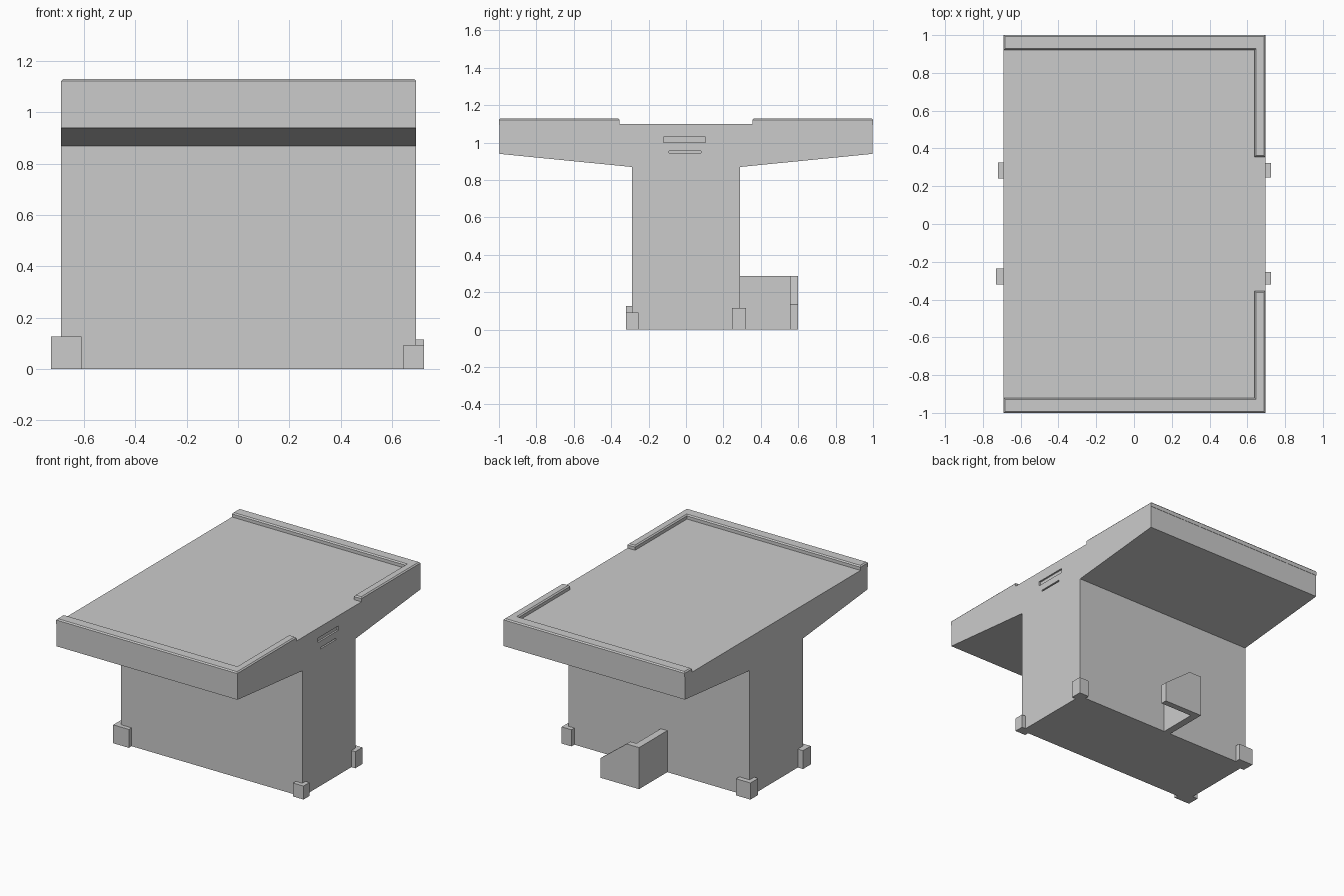
import bpy, bmesh
from mathutils import Vector

if "Cube" in bpy.data.objects:
    bpy.data.objects.remove(bpy.data.objects["Cube"])


def prism(name, points, axis, lo, hi, top_bevel=0.0):
    """Extrude a 2D outline along x, y or z; optionally chamfer the top edges."""
    place = {"x": lambda a, b, t: (t, a, b),
             "y": lambda a, b, t: (a, t, b),
             "z": lambda a, b, t: (a, b, t)}[axis]
    bm = bmesh.new()
    face = bm.faces.new([bm.verts.new(place(a, b, lo)) for a, b in points])
    ext = bmesh.ops.extrude_face_region(bm, geom=[face])
    moved = [g for g in ext["geom"] if isinstance(g, bmesh.types.BMVert)]
    bmesh.ops.translate(bm, verts=moved, vec=Vector(place(0, 0, hi - lo)))
    bmesh.ops.recalc_face_normals(bm, faces=bm.faces)
    if top_bevel:
        edges = [e for e in bm.edges if all(v.co.z > hi - 1e-4 for v in e.verts)]
        bmesh.ops.bevel(bm, geom=edges, offset=top_bevel, segments=1,
                        profile=0.5, affect="EDGES")
    mesh = bpy.data.meshes.new(name)
    bm.to_mesh(mesh)
    bm.free()
    obj = bpy.data.objects.new(name, mesh)
    bpy.context.collection.objects.link(obj)
    return obj


def box(name, x, y, z):
    return prism(name, [(x[0], y[0]), (x[1], y[0]), (x[1], y[1]), (x[0], y[1])],
                 "z", z[0], z[1])


X0, X1 = -0.69, 0.695

# T-shaped body: pedestal and tapering table top in one profile
half = [(0.29, 0), (0.29, 0.87), (0.998, 0.94), (0.998, 1.1)]
body = prism("table_body", half + [(-y, z) for y, z in reversed(half)], "x", X0, X1)

# Shallow slots in the right end
for i, (y0, y1, z0, z1) in enumerate([(-0.12, 0.105, 1.0, 1.03),
                                      (-0.09, 0.08, 0.945, 0.955)]):
    cutter = box(f"slot_cutter_{i + 1}", (X1 - 0.012, X1 + 0.05), (y0, y1), (z0, z1))
    cutter.hide_render = True
    cutter.hide_set(True)
    cut = body.modifiers.new("slot", "BOOLEAN")
    cut.operation = "DIFFERENCE"
    cut.solver = "EXACT"
    cut.object = cutter

# Raised L-shaped rims around both ends of the top
for name, s in (("front_rim", -1), ("back_rim", 1)):
    outline = [(X0, 1.0), (X1, 1.0), (X1, 0.355), (0.637, 0.355),
               (0.637, 0.92), (X0, 0.92)]
    prism(name, [(x, s * y) for x, y in outline], "z", 1.095, 1.13, 0.008)

# Corner feet, each slightly different
feet = {
    "front_left_foot": ((-0.73, -0.61), (-0.32, -0.235), 0.127),
    "front_right_foot": ((0.645, 0.725), (-0.32, -0.255), 0.093),
    "back_left_foot": ((-0.72, -0.61), (0.24, 0.325), 0.115),
    "back_right_foot": ((0.65, 0.725), (0.245, 0.322), 0.115),
}
for name, (fx, fy, height) in feet.items():
    box(name, fx, fy, (0, height))

# Angled shield behind the pedestal: side wall plus sloped-top back panel
box("shield_side_wall", (-0.06, -0.01), (0.28, 0.598), (0, 0.287))
prism("shield_back_panel",
      [(-0.01, 0), (0.235, 0), (0.235, 0.135), (0.035, 0.287), (-0.01, 0.287)],
      "y", 0.555, 0.598)
